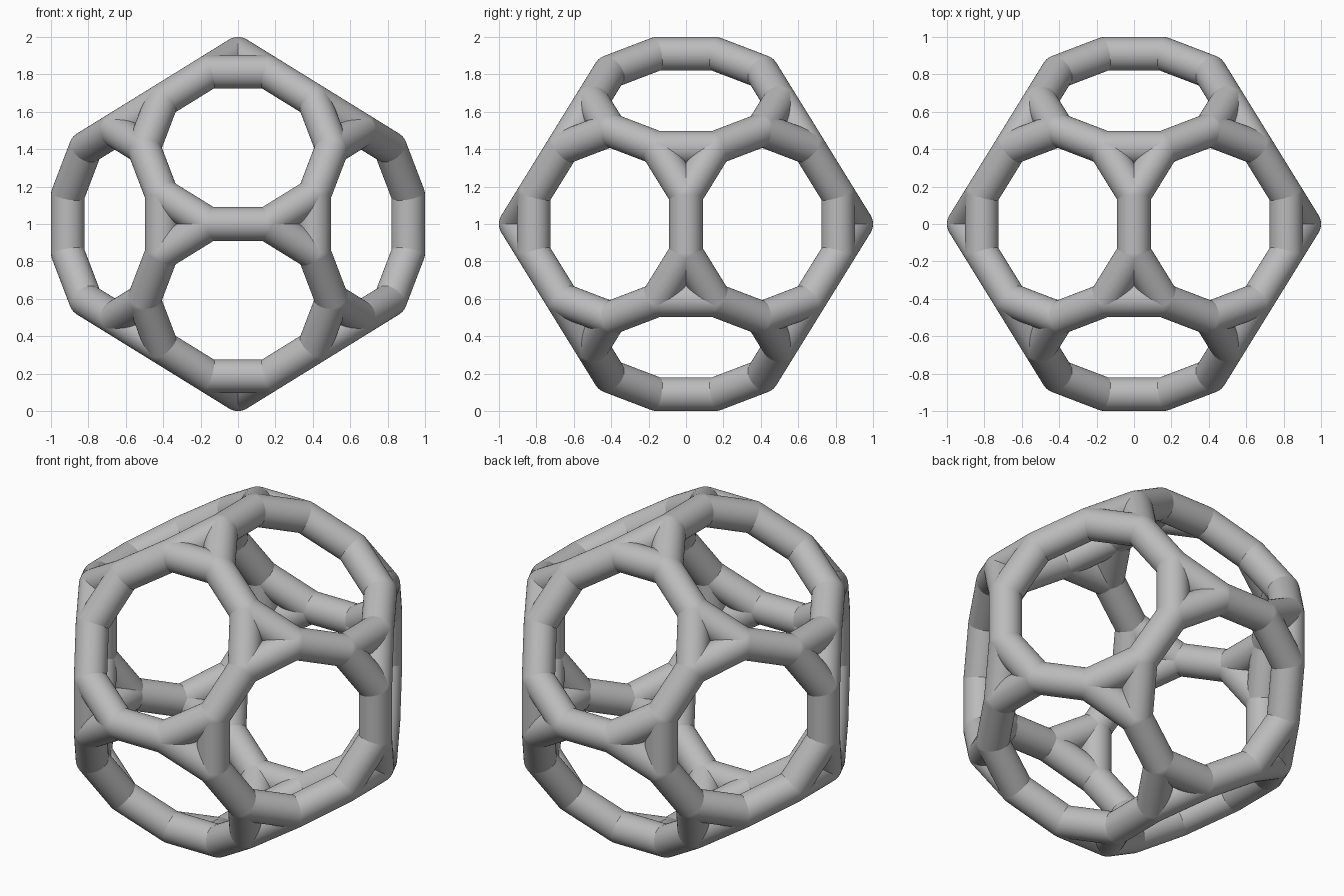
import bpy
import bmesh
from itertools import combinations, product
from mathutils import Matrix, Vector

cube = bpy.data.objects.get("Cube")
if cube:
    bpy.data.objects.remove(cube, do_unlink=True)

PHI = (1 + 5 ** 0.5) / 2
RADIUS = 0.09
SCALE = (1 - RADIUS) / PHI
CENTRE = Vector((0, 0, 1))

grey = bpy.data.materials.new("plain grey")
grey.use_nodes = True
colour = (0.5, 0.5, 0.5, 1)
grey.diffuse_color = colour
grey.node_tree.nodes["Principled BSDF"].inputs["Base Color"].default_value = colour

# Dodecahedron corners: a cube plus three golden rectangles
corners = [Vector(p) for p in product((-1, 1), repeat=3)]
for a, b in product((-1, 1), repeat=2):
    p = (0, a / PHI, b * PHI)
    corners += [Vector(p[i:] + p[:i]) for i in range(3)]

# Cut every corner so that the long sides become regular decagons
cut = 1 / (2 + PHI)
long_bars = []
cut_points = {i: [] for i in range(len(corners))}
for i, j in combinations(range(len(corners)), 2):
    a, b = corners[i], corners[j]
    if (a - b).length < 2 / PHI + 0.01:
        p = a.lerp(b, cut) * SCALE + CENTRE
        q = b.lerp(a, cut) * SCALE + CENTRE
        long_bars.append((p, q))
        cut_points[i].append(p)
        cut_points[j].append(q)
triangle_bars = [pair for pts in cut_points.values() for pair in combinations(pts, 2)]
joints = [p for pts in cut_points.values() for p in pts]


def finish(name, bm):
    mesh = bpy.data.meshes.new(name)
    bm.to_mesh(mesh)
    bm.free()
    mesh.materials.append(grey)
    mesh.shade_smooth()
    obj = bpy.data.objects.new(name, mesh)
    bpy.context.collection.objects.link(obj)


def build_bars(name, bars):
    bm = bmesh.new()
    for p, q in bars:
        turn = (q - p).to_track_quat("Z", "Y").to_matrix().to_4x4()
        bmesh.ops.create_cone(bm, segments=40, radius1=RADIUS, radius2=RADIUS,
                              depth=(q - p).length,
                              matrix=Matrix.Translation((p + q) / 2) @ turn)
    finish(name, bm)


# Tubes shared by two decagons, and tubes around the small triangles
build_bars("long_bars", long_bars)
build_bars("triangle_bars", triangle_bars)

# Round joints where three tubes meet
bm = bmesh.new()
for p in joints:
    bmesh.ops.create_uvsphere(bm, u_segments=32, v_segments=16, radius=RADIUS,
                              matrix=Matrix.Translation(p))
finish("joints", bm)
